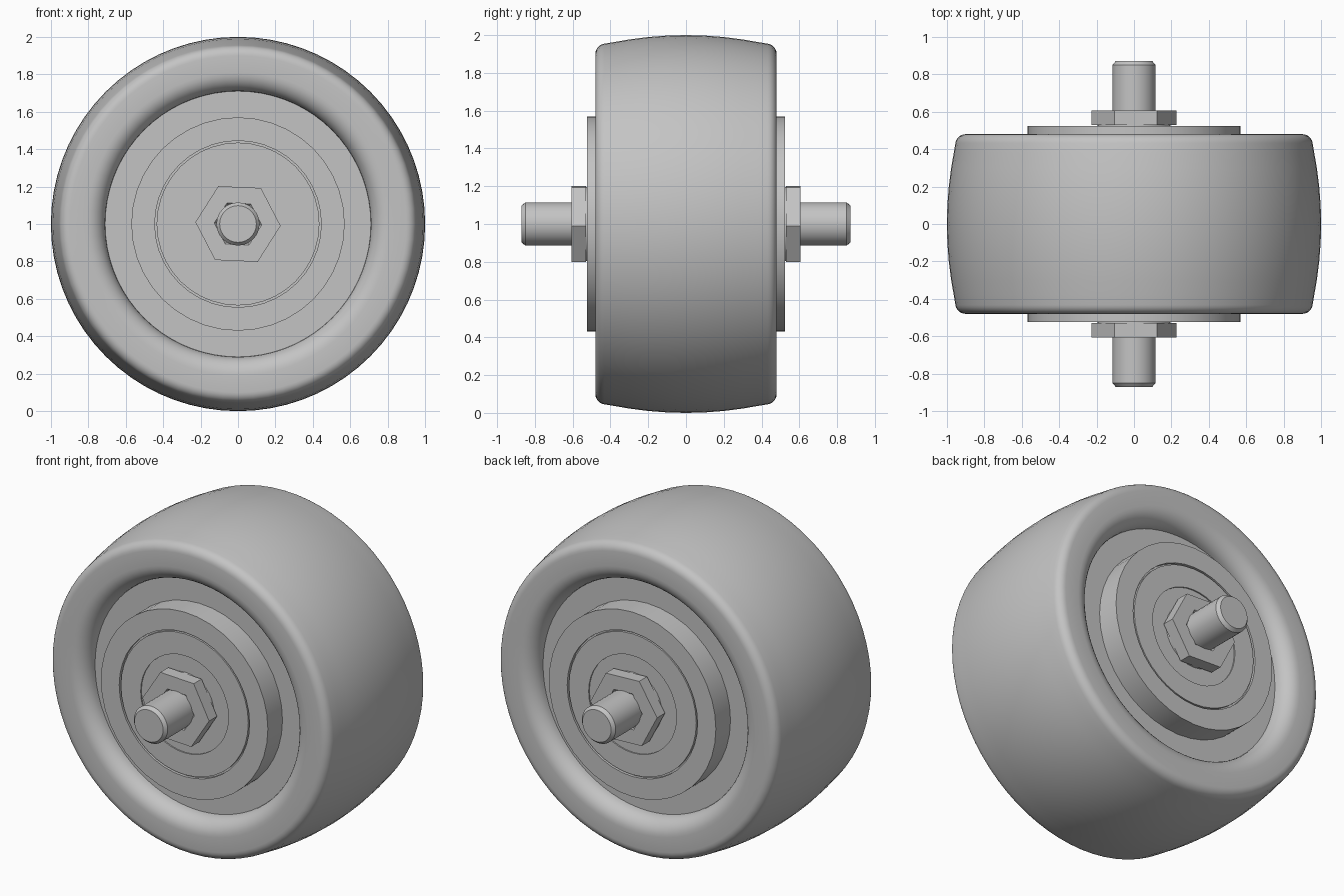
import bpy
import bmesh
from math import cos, sin, pi, radians
from mathutils import Vector, Matrix

old = bpy.data.objects.get("Cube")
if old:
    bpy.data.objects.remove(old, do_unlink=True)

grey = bpy.data.materials.new("plain_grey")
grey.use_nodes = True
GREY = (0.55, 0.55, 0.55, 1)
grey.diffuse_color = GREY
grey.node_tree.nodes["Principled BSDF"].inputs["Base Color"].default_value = GREY


def lathe(name, profile, steps, turn=0.0, closed=False, angle=30):
    """Revolve (radius, y) points around the axle line."""
    bm = bmesh.new()
    verts = [bm.verts.new((r, y, 0)) for r, y in profile]
    edges = [bm.edges.new(pair) for pair in zip(verts, verts[1:])]
    if closed:
        edges.append(bm.edges.new((verts[-1], verts[0])))
    bmesh.ops.spin(bm, geom=verts + edges, cent=(0, 0, 0), axis=(0, 1, 0),
                   angle=2 * pi, steps=steps)
    bmesh.ops.remove_doubles(bm, verts=bm.verts, dist=1e-4)
    bmesh.ops.recalc_face_normals(bm, faces=bm.faces)
    bmesh.ops.transform(bm, verts=bm.verts, matrix=Matrix.Translation(
        (0, 0, 1)) @ Matrix.Rotation(turn, 4, 'Y'))
    mesh = bpy.data.meshes.new(name)
    bm.to_mesh(mesh)
    bm.free()
    mesh.materials.append(grey)
    obj = bpy.data.objects.new(name, mesh)
    bpy.context.collection.objects.link(obj)
    bpy.ops.object.select_all(action='DESELECT')
    obj.select_set(True)
    bpy.context.view_layer.objects.active = obj
    bpy.ops.object.shade_smooth_by_angle(angle=radians(angle))
    return obj


def arc(cr, cy, rad, start, end, n):
    """Profile arc; zero degrees points outward, ninety along +y."""
    return [(cr + rad * cos(radians(start + (end - start) * i / n)),
             cy + rad * sin(radians(start + (end - start) * i / n)))
            for i in range(n + 1)]


# Tyre and web: crowned tread, rounded shoulder, rolled lip, recessed web
crown = [(1 - 0.045 * (y / 0.42) ** 2, y) for y in (0, 0.1, 0.2, 0.3, 0.38)]
shoulder = arc(0.9, 0.425, 0.055, 8, 90, 6)
lip = arc(0.81, 0.38, 0.1, 90, 180, 8)
half = crown + shoulder + lip + [(0, 0.38)]
other = [(r, -y) for r, y in reversed(half[1:])]
lathe("tyre", other + half, 72, angle=40)

# Axle with chamfered ends
lathe("axle", [(0, -0.87), (0.098, -0.87), (0.115, -0.85),
               (0.115, 0.85), (0.098, 0.87), (0, 0.87)], 32)

for side, label in ((-1, "front"), (1, "back")):
    def part(name, pts, steps, **kw):
        return lathe(f"{label}_{name}", [(r, side * y) for r, y in pts], steps, **kw)

    # Hub with a narrow seam around the bearing cover and a shallow centre
    part("hub", [(0.57, 0.36), (0.57, 0.523), (0.445, 0.523), (0.445, 0.505),
                 (0.435, 0.505), (0.435, 0.521), (0.3, 0.521), (0.3, 0.513),
                 (0, 0.513)], 40)
    # Spacer behind the nut
    part("spacer", [(0, 0.51), (0.195, 0.51), (0.195, 0.532), (0, 0.532)], 32)
    # Hexagonal nut with a countersunk bore
    part("nut", [(0.228, 0.53), (0.228, 0.607), (0.127, 0.607),
                 (0.11, 0.59), (0.11, 0.53)], 6,
         turn=radians(2.5), closed=True)
